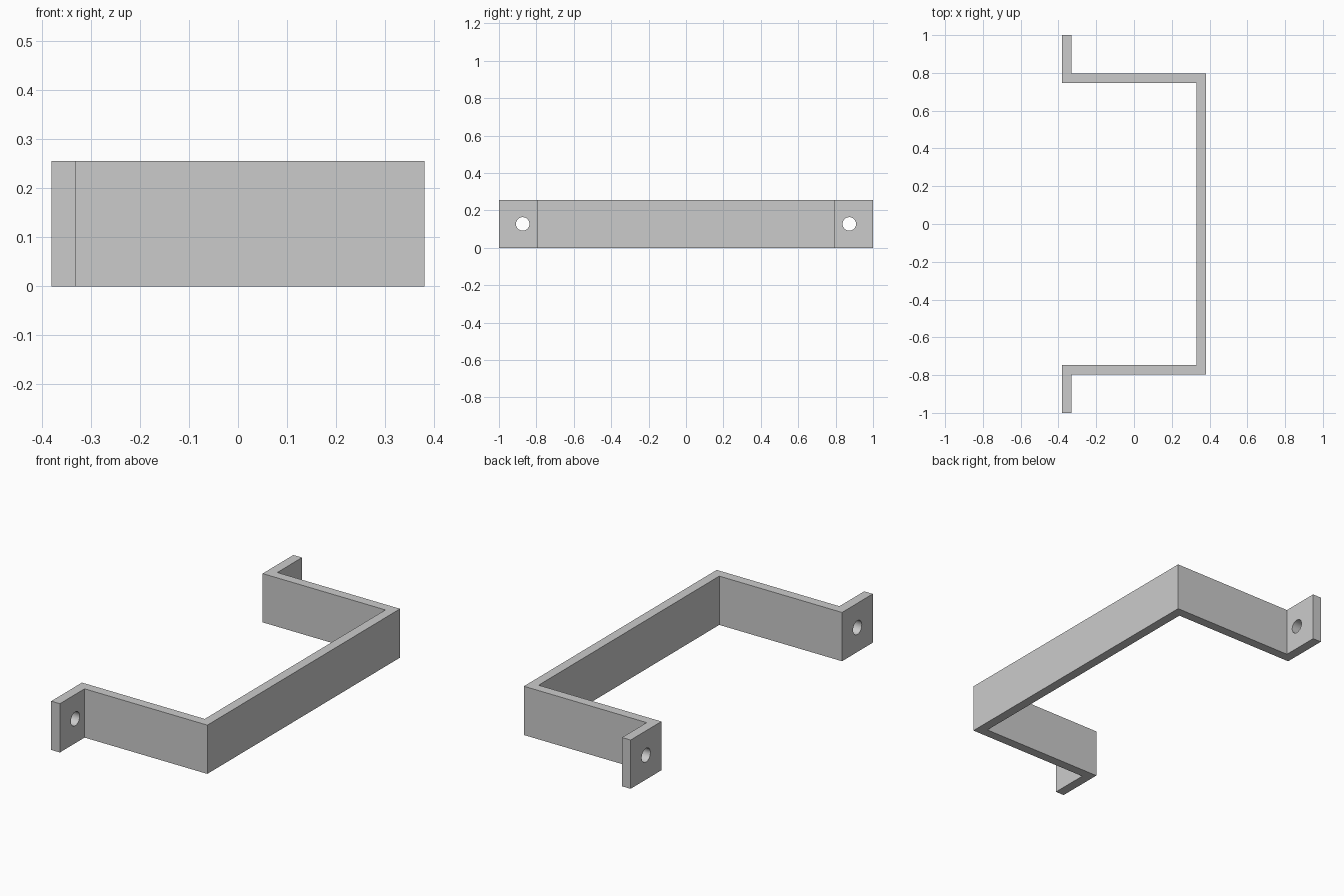
import bpy
import bmesh
import math

cube = bpy.data.objects.get("Cube")
if cube:
    bpy.data.objects.remove(cube, do_unlink=True)

HEIGHT, THICK = 0.255, 0.05
HALF_X, LEG_Y, END_Y = 0.38, 0.796, 1.0
HOLE_Y, HOLE_R = 0.873, 0.036

grey = bpy.data.materials.new("plain grey")
grey.use_nodes = True
colour = (0.6, 0.6, 0.6, 1)
grey.diffuse_color = colour
grey.node_tree.nodes["Principled BSDF"].inputs["Base Color"].default_value = colour

# Bent strip: half of the outline, then its mirror image
half = [(HALF_X, LEG_Y),
        (-HALF_X + THICK, LEG_Y),
        (-HALF_X + THICK, END_Y),
        (-HALF_X, END_Y),
        (-HALF_X, LEG_Y - THICK),
        (HALF_X - THICK, LEG_Y - THICK)]
outline = half + [(x, -y) for x, y in reversed(half)]

bm = bmesh.new()
base = bm.faces.new([bm.verts.new((x, y, 0)) for x, y in outline])
top = bmesh.ops.extrude_face_region(bm, geom=[base])["geom"]
bmesh.ops.translate(bm, vec=(0, 0, HEIGHT),
                    verts=[v for v in top if isinstance(v, bmesh.types.BMVert)])
bmesh.ops.recalc_face_normals(bm, faces=bm.faces)
mesh = bpy.data.meshes.new("bracket_strip")
bm.to_mesh(mesh)
bm.free()
mesh.materials.append(grey)
bracket = bpy.data.objects.new("bracket_strip", mesh)
bpy.context.collection.objects.link(bracket)

# Screw holes through the two end flanges
for side, name in ((-1, "front"), (1, "back")):
    bpy.ops.mesh.primitive_cylinder_add(
        vertices=48, radius=HOLE_R, depth=THICK * 3,
        location=(-HALF_X + THICK / 2, side * HOLE_Y, HEIGHT / 2),
        rotation=(0, math.pi / 2, 0))
    cutter = bpy.context.object
    cutter.name = name + "_hole_cutter"
    cutter.data.materials.append(grey)
    cutter.hide_render = True
    cutter.hide_set(True)
    cut = bracket.modifiers.new(name + "_hole", "BOOLEAN")
    cut.operation = "DIFFERENCE"
    cut.solver = "EXACT"
    cut.object = cutter

# Apply the cuts and drop the cutters
bpy.ops.object.select_all(action="DESELECT")
bpy.context.view_layer.objects.active = bracket
bracket.select_set(True)
for cut in list(bracket.modifiers):
    cutter = cut.object
    bpy.ops.object.modifier_apply(modifier=cut.name)
    bpy.data.objects.remove(cutter, do_unlink=True)
bpy.ops.object.shade_smooth_by_angle(angle=math.radians(30))
